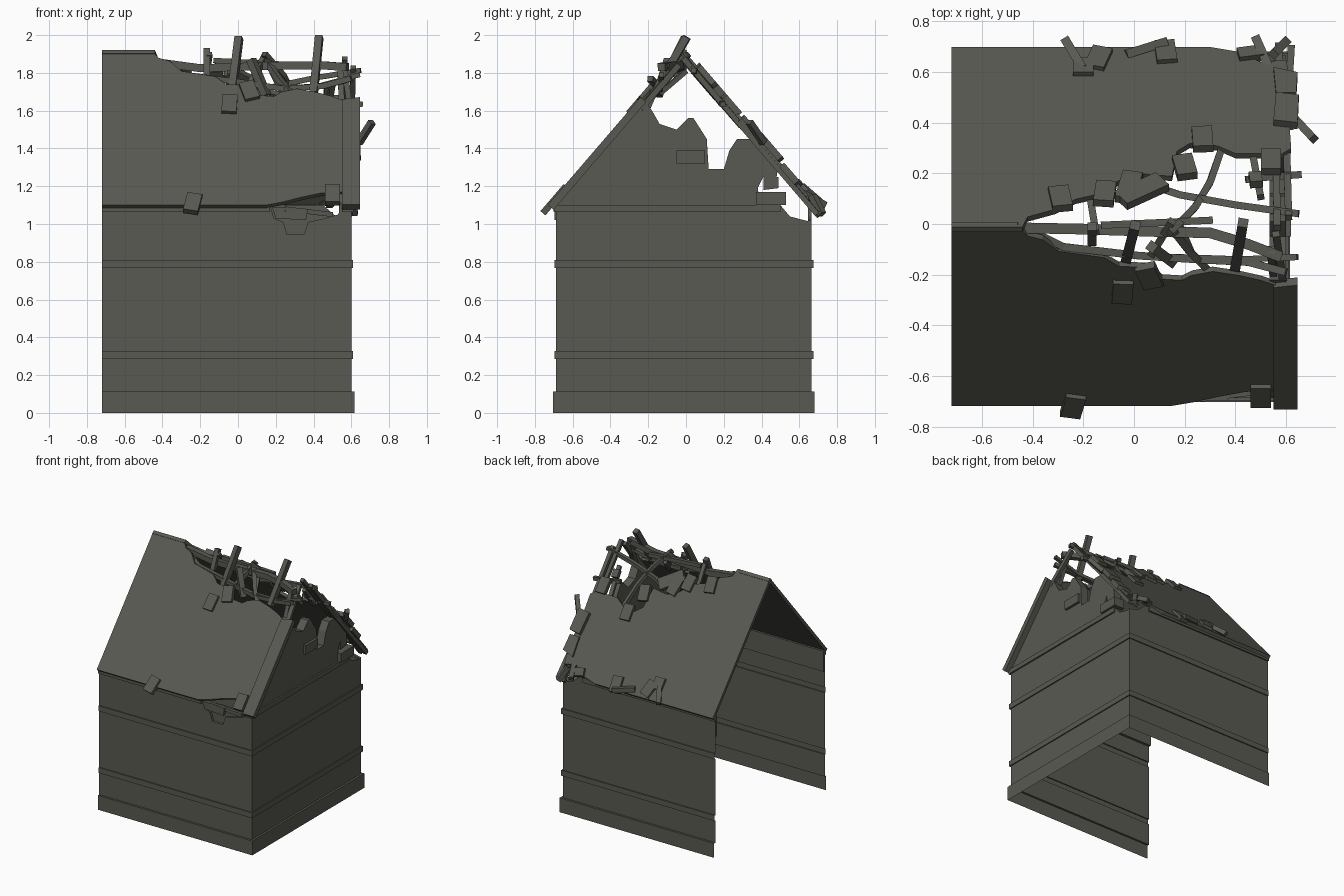
import bpy
from mathutils import Vector

stone = bpy.data.materials.new("weathered_grey")
stone.diffuse_color = (0.10, 0.10, 0.085, 1)
Y0, RIDGE, SLOPE = -0.012, 1.92, 1.163      # ridge line and roof pitch
XL, XR, YF, YB = -0.72, 0.60, -0.687, 0.665  # wall planes


def make(name, verts, faces):
    me = bpy.data.meshes.new(name)
    me.from_pydata([tuple(v) for v in verts], [], faces)
    me.materials.append(stone)
    ob = bpy.data.objects.new(name, me)
    bpy.context.collection.objects.link(ob)
    return ob


def slab(name, pts, off):
    """Closed plate: outline pts thickened along the vector off."""
    pts = [Vector(p) for p in pts]
    off = Vector(off)
    n = len(pts)
    normal = Vector((0, 0, 0))
    for i in range(n):
        normal += pts[i].cross(pts[(i + 1) % n])
    if normal.dot(off) > 0:
        pts.reverse()
    faces = [list(range(n)), list(range(2 * n - 1, n - 1, -1))]
    faces += [[(i + 1) % n, i, n + i, n + (i + 1) % n] for i in range(n)]
    return make(name, pts + [p + off for p in pts], faces)


def box(name, a, b):
    (x0, y0, z0), (x1, y1, z1) = a, b
    slab(name, [(x0, y0, z0), (x1, y0, z0), (x1, y1, z0), (x0, y1, z0)], (0, 0, z1 - z0))


def beam(name, path, w=0.03):
    """Square timber following a path of points."""
    path = [Vector(p) for p in path]
    verts, faces = [], []
    for i, p in enumerate(path):
        t = (path[min(i + 1, len(path) - 1)] - path[max(i - 1, 0)]).normalized()
        ref = Vector((0, 0, 1)) if abs(t.z) < 0.9 else Vector((1, 0, 0))
        u = t.cross(ref).normalized()
        v = u.cross(t)
        verts += [p + (u * a + v * b) * w / 2 for a, b in ((-1, -1), (1, -1), (1, 1), (-1, 1))]
    for i in range(len(path) - 1):
        k = 4 * i
        faces += [[k + j, k + (j + 1) % 4, k + 4 + (j + 1) % 4, k + 4 + j] for j in range(4)]
    e = len(verts) - 4
    make(name, verts, faces + [[3, 2, 1, 0], [e, e + 1, e + 2, e + 3]])


def nrm(s):
    return Vector((0, s * SLOPE, 1)).normalized()


def on_roof(s, x, d, h=0.0):
    """Point on the roof: s=-1 front, +1 back, d = plan distance from the ridge."""
    return Vector((x, Y0 + s * d, RIDGE - SLOPE * d)) + nrm(s) * h


def roof_slab(name, s, pts, top=0.0, thick=0.025):
    slab(name, [on_roof(s, x, d, top) for x, d in pts], nrm(s) * -thick)


def tile(name, s, x, d, rot=0.0, w=0.08, l=0.12, h=0.02):
    """Loose tile lying on a roof slope, centred at plan position x, d."""
    t = Vector((0, s, -SLOPE)).normalized()
    ax = Vector((1, 0, 0))
    c = on_roof(s, x, d, h)
    u = ax + t * rot
    u.normalize()
    v = nrm(s).cross(u)
    slab(name, [c + u * a * w / 2 + v * b * l / 2 for a, b in ((-1, -1), (1, -1), (1, 1), (-1, 1))],
         nrm(s) * -0.035)


# three-sided wall sheet with plinth and two string courses
profile = [(0.016, 0), (0.016, 0.112), (0, 0.112), (0, 0.285), (0.009, 0.285), (0.009, 0.327),
           (0, 0.327), (0, 0.768), (0.009, 0.768), (0.009, 0.81), (0, 0.81), (0, 0.94)]
verts, faces = [], []
for o, z in profile:
    verts += [(XL, YF - o, z), (XR + o, YF - o, z), (XR + o, YB + o, z), (XL, YB + o, z)]
for i in range(len(profile) - 1):
    k = 4 * i
    faces += [[k + j, k + j + 1, k + j + 5, k + j + 4] for j in range(3)]
make("walls", verts, faces)

# upper front wall with broken gap under the eave
front = [(XL, .94), (XR, .94), (XR, 1.1), (.55, 1.1), (.53, 1.05), (.46, 1.03), (.37, 1.01), (.35, .945),
         (.26, .945), (.24, 1.01), (.19, 1.03), (.17, 1.1), (XL, 1.1)]
slab("upper_front_wall", [(x, YF, z) for x, z in front], (0, 0.02, 0))
back = [(XL, .94), (XR, .94), (XR, 1.02), (.52, 1.04), (.45, 1.1), (XL, 1.1)]
slab("upper_back_wall", [(x, YB, z) for x, z in back], (0, -0.02, 0))

# shattered right gable
gable = [(YF, .94), (YB, .94), (YB, 1.01), (.55, 1.04), (.5, 1.1), (.39, 1.12), (.38, 1.19), (.41, 1.25),
         (.48, 1.25), (.49, 1.32), (.38, 1.45), (.27, 1.45), (.23, 1.39), (.2, 1.29), (.12, 1.29),
         (.11, 1.45), (.04, 1.56), (.01, 1.56), (-.05, 1.5), (-.14, 1.53), (-.18, 1.6), (-.22, 1.66),
         (YF, 1.11)]
slab("gable_wall", [(XR, y, z) for y, z in gable], (-0.065, 0, 0))

# eave course
box("eave_course_front", (XL, YF - .012, 1.063), (.17, YF + .005, 1.1))
box("eave_course_front_end", (.55, YF - .012, 1.063), (.612, YF + .005, 1.1))
box("eave_course_right", (.595, YF - .012, 1.063), (.612, .5, 1.1))
box("eave_course_back", (XL, YB - .005, 1.063), (.42, YB + .012, 1.1))

# front roof slope with ragged top edge and eave bite
roof_slab("roof_front", -1, [
    (XL, 0), (-.46, 0), (-.42, .035), (-.36, .05), (-.3, .095), (-.12, .12), (-.06, .155), (.07, .16),
    (.11, .205), (.19, .21), (.23, .19), (.31, .175), (.41, .19), (.5, .21), (.56, .23), (.56, .645),
    (.44, .65), (.33, .67), (.24, .69), (.15, .705), (XL, .705)])
# back roof slope with the large hole
roof_slab("roof_back", 1, [
    (XL, 0), (-.44, 0), (-.42, .04), (-.31, .07), (-.23, .11), (-.14, .13), (-.05, .19), (.03, .21),
    (.15, .2), (.17, .3), (.22, .33), (.33, .32), (.4, .29), (.5, .29), (.55, .27), (.62, .31), (.61, .45),
    (.62, .56), (.6, .66), (.5, .65), (.42, .69), (.3, .71), (XL, .71)])
# verge boards
roof_slab("verge_board_front", -1, [(.55, .23), (.645, .22), (.645, .71), (.55, .71)], .012, .04)
roof_slab("verge_board_back", 1, [(.55, .4), (.645, .39), (.65, .5), (.56, .51)], .03, .035)
roof_slab("verge_board_back_low", 1, [(.56, .52), (.64, .52), (.645, .6), (.55, .62)], .015, .035)

# bent ridge beam and upper battens
beam("ridge_beam", [(-.46, -.015, 1.86), (-.2, -.02, 1.825), (.1, -.03, 1.835), (.3, -.035, 1.84),
                    (.45, -.08, 1.84), (.58, -.13, 1.83)], .042)
beam("front_batten", [(-.42, -.02, 1.83), (-.28, -.09, 1.79), (.02, -.125, 1.75), (.25, -.14, 1.715),
                      (.45, -.15, 1.73), (.6, -.19, 1.77)], .03)
beam("gable_batten", [(.15, -.13, 1.72), (.42, -.14, 1.73), (.645, -.13, 1.79)], .025)

# exposed rafters and battens across the back hole, given as roof x, d
for i, pts in enumerate([
        [(.03, .2), (.18, .15), (.4, .11), (.65, .075)],
        [(.44, .21), (.53, .22), (.66, .23)],
        [(.14, .0), (.24, .1), (.3, .2), (.345, .33)],
        [(-.13, .03), (.1, .04), (.31, .05)],
        [(-.15, .0), (-.17, .12)],
        [(.5, .14), (.47, .3)],
        [(.565, .02), (.56, .3), (.575, .55), (.57, .74)],
        [(.61, .06), (.6, .4), (.62, .73)]]):
    beam(f"back_rafter_{i}", [on_roof(1, x, d, -.03) for x, d in pts], .028)
for i, pts in enumerate([[(.15, .0), (.07, .13)], [(.14, .02), (.22, .12), (.29, .19)],
                         [(.56, .05), (.59, .25)]]):
    beam(f"front_rafter_{i}", [on_roof(-1, x, d, -.03) for x, d in pts], .03)

# splintered timbers standing up or sticking out
for i, (p, q, w) in enumerate([
        ((-.03, -.14, 1.71), (.005, -.005, 1.985), .04),
        ((.4, -.17, 1.69), (.43, .005, 1.99), .04),
        ((-.165, -.07, 1.78), (-.165, -.01, 1.925), .035),
        ((.07, -.09, 1.87), (.15, -.15, 1.68), .04),
        ((.54, -.1, 1.85), (.55, -.2, 1.62), .03),
        ((.18, .0, 1.81), (.24, -.14, 1.69), .025),
        ((.64, .41, 1.43), (.71, .335, 1.54), .032),
        ((.48, .735, 1.1), (.54, .6, 1.17), .035),
        ((-.27, .725, 1.1), (-.2, .61, 1.2), .035),
        ((-.03, .67, 1.13), (.13, .72, 1.1), .035),
        ((.55, .67, 1.15), (.6, .72, 1.05), .035),
        ((.5, -.66, 1.05), (.25, -.69, 1.08), .025)]):
    beam(f"splinter_{i}", [p, q], w)

# loose tiles around the damage: side, x, d, twist, width, length
for i, t in enumerate([
        (-1, -.045, .25, .05), (-1, .06, .19, -.3), (-1, -.24, .7, .2), (-1, .5, .66, .0),
        (1, -.29, .11, .15), (1, -.115, .13, -.1), (1, -.02, .155, -.2, .08, .16), (1, .03, .14, .7, .2, .09),
        (1, .2, .235, .2), (1, .27, .345, .05), (1, .54, .255, .0), (1, .48, .185, .1, .05, .06),
        (1, -.2, .625, .0, .08, .09), (1, -.14, .66, -.3), (1, .125, .685, .1), (1, .46, .68, .2, .1, .06)]):
    tile(f"loose_tile_{i}", *t)

# displaced blocks in the gable
box("gable_block_high", (.54, -.05, 1.32), (.62, .1, 1.39))
box("gable_block_low", (.54, .37, 1.1), (.63, .53, 1.17))
slab("gable_block_shard", [(.6, .41, 1.18), (.6, .49, 1.19), (.6, .49, 1.25), (.6, .41, 1.25)], (-.06, 0, 0))
# rubble hanging at the front gap
slab("eave_rubble", [(.18, YF - .01, 1.09), (.2, YF - .01, 1.03), (.36, YF - .01, 1.02),
                     (.37, YF - .01, 1.08)], (0, .03, 0))
